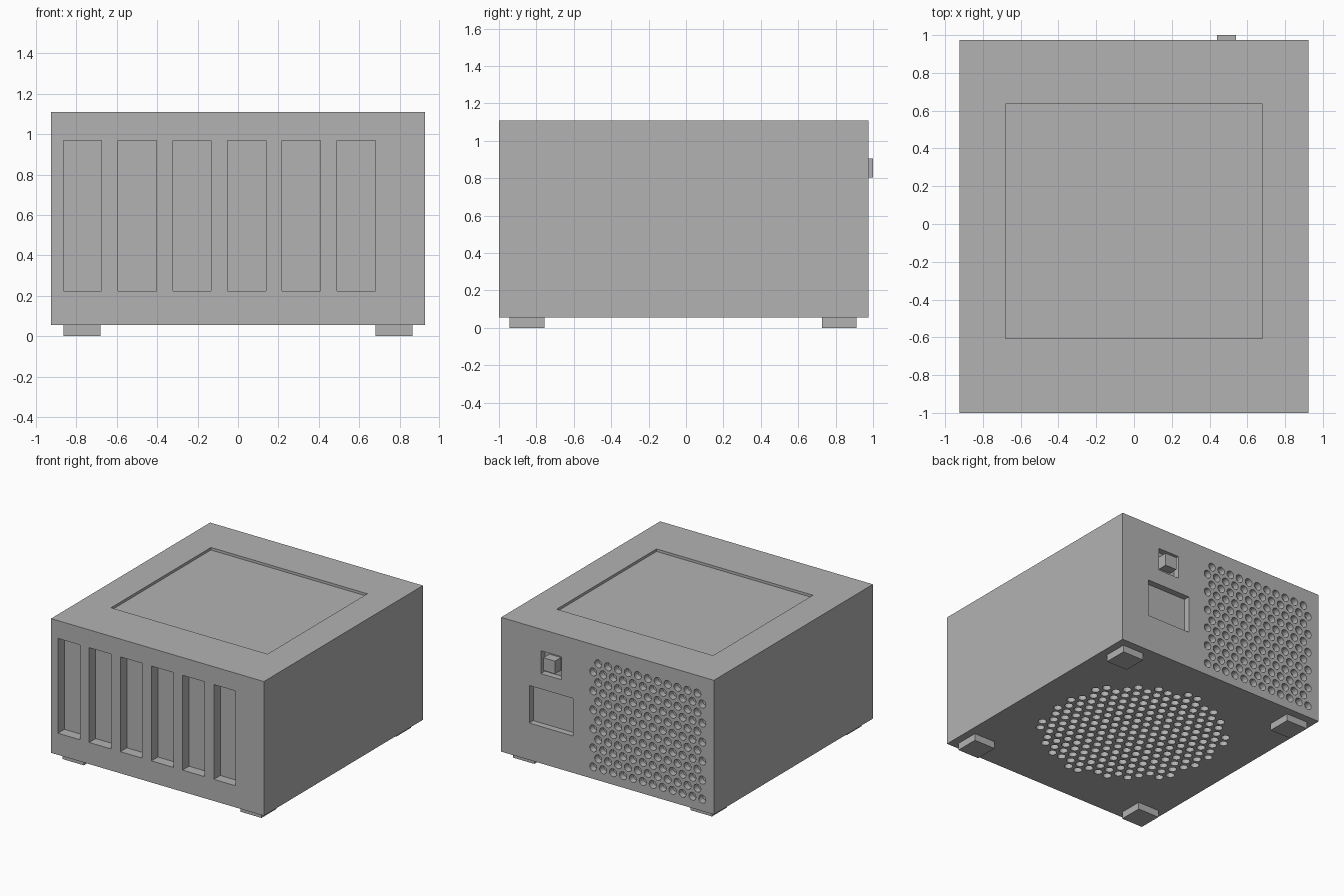
import bpy, bmesh, math
from mathutils import Matrix, Vector

cube = bpy.data.objects.get("Cube")
if cube:
    bpy.data.objects.remove(cube)

grey = bpy.data.materials.new("case grey")
grey.use_nodes = True
colour = (0.45, 0.45, 0.45, 1)
grey.diffuse_color = colour
grey.node_tree.nodes["Principled BSDF"].inputs["Base Color"].default_value = colour

FRONT, BACK, TOP, BOTTOM = -1.0, 0.975, 1.11, 0.055
HALF_W = 0.925
PITCH, HOLE_R, HOLE_DEPTH = 0.0862, 0.031, 0.05
ROW = PITCH * math.sqrt(3) / 2


def add_box(bm, x, y, z):
    """Box from (low, high) ranges on each axis."""
    size = Vector((x[1] - x[0], y[1] - y[0], z[1] - z[0]))
    mid = Vector((sum(x), sum(y), sum(z))) / 2
    bmesh.ops.create_cube(bm, size=1, matrix=Matrix.Translation(mid) @ Matrix.Diagonal(size.to_4d()))


def add_hole(bm, centre, turn=Matrix()):
    """Round plug reaching HOLE_DEPTH either side of the surface."""
    bmesh.ops.create_cone(bm, cap_ends=True, segments=16, radius1=HOLE_R, radius2=HOLE_R,
                          depth=2 * HOLE_DEPTH, matrix=Matrix.Translation(centre) @ turn)


def make_object(name, bm):
    mesh = bpy.data.meshes.new(name)
    bm.to_mesh(mesh)
    bm.free()
    mesh.materials.append(grey)
    obj = bpy.data.objects.new(name, mesh)
    bpy.context.collection.objects.link(obj)
    return obj


# Case body
bm = bmesh.new()
add_box(bm, (-HALF_W, HALF_W), (FRONT, BACK), (BOTTOM, TOP))
case = make_object("case_body", bm)

# Cutters: drive bays, lid recess, power socket and switch well
cut = bmesh.new()
for i in range(6):
    left = -0.865 + i * 0.271
    add_box(cut, (left, left + 0.19), (FRONT - 0.1, FRONT + 0.08), (0.225, 0.97))
add_box(cut, (-0.68, 0.68), (-0.605, 0.635), (TOP - 0.02, TOP + 0.1))
add_box(cut, (0.30, 0.68), (BACK - 0.05, BACK + 0.1), (0.345, 0.64))
add_box(cut, (0.40, 0.58), (BACK - 0.05, BACK + 0.1), (0.76, 0.94))

# Rear vent: staggered rows of 11 and 12 holes
facing_back = Matrix.Rotation(math.radians(90), 4, 'X')
for row in range(12):
    count = 11 + row % 2
    for i in range(count):
        x = -0.35 + (i - (count - 1) / 2) * PITCH
        add_hole(cut, (x, BACK, 0.97 - row * ROW), facing_back)

# Bottom vent: the same staggered grid kept inside a circle
for row in range(-9, 10):
    for i in range(-9, 10):
        x, y = (i + (row % 2) / 2) * PITCH, row * ROW
        if math.hypot(x, y) < 0.68:
            add_hole(cut, (x, y - 0.0125, BOTTOM))

cutter = make_object("case_cutter", cut)
cutter.hide_render = True
boolean = case.modifiers.new("openings", 'BOOLEAN')
boolean.object = cutter
boolean.operation = 'DIFFERENCE'
boolean.solver = 'EXACT'
bpy.context.view_layer.objects.active = case
bpy.ops.object.modifier_apply(modifier=boolean.name)
bpy.data.objects.remove(cutter)

# Rocker switch
bm = bmesh.new()
add_box(bm, (0.44, 0.54), (BACK - 0.05, 1.0), (0.805, 0.905))
make_object("power_switch", bm)

# Feet
for side, x in (("right", -0.7725), ("left", 0.7725)):
    for end, y in (("front", -0.85), ("back", 0.82)):
        bm = bmesh.new()
        add_box(bm, (x - 0.0925, x + 0.0925), (y - 0.0925, y + 0.0925), (0, BOTTOM))
        make_object(f"{end}_{side}_foot", bm)
